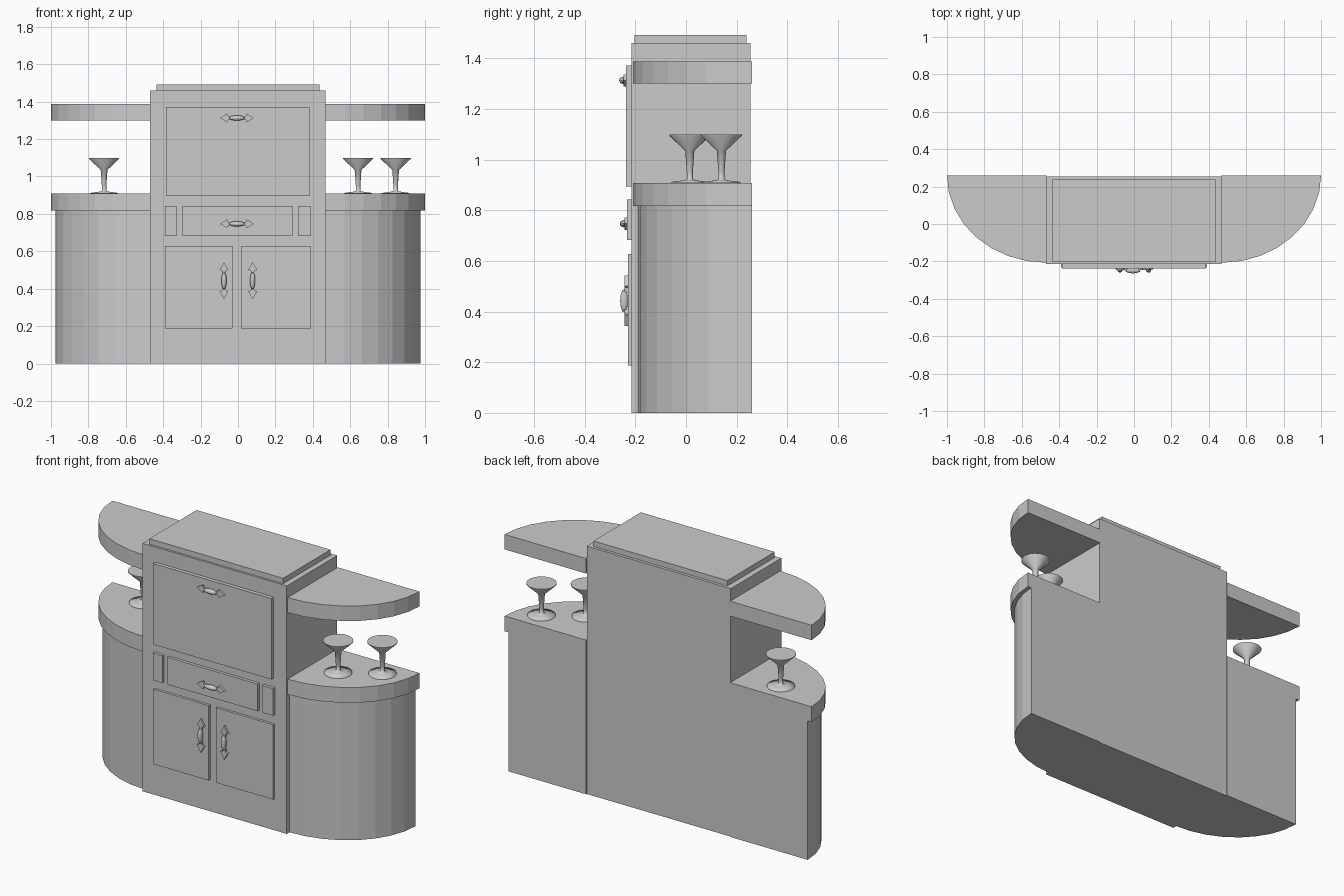
import bpy, bmesh, math
from mathutils import Matrix

if "Cube" in bpy.data.objects:
    bpy.data.objects.remove(bpy.data.objects["Cube"])


def make_object(name, bm):
    bmesh.ops.recalc_face_normals(bm, faces=bm.faces[:])
    me = bpy.data.meshes.new(name)
    bm.to_mesh(me)
    bm.free()
    ob = bpy.data.objects.new(name, me)
    bpy.context.collection.objects.link(ob)
    return ob


def box(name, x0, x1, y0, y1, z0, z1):
    bm = bmesh.new()
    bmesh.ops.create_cube(bm, size=1)
    for v in bm.verts:
        v.co = ((x0 + x1) / 2 + v.co.x * (x1 - x0),
                (y0 + y1) / 2 + v.co.y * (y1 - y0),
                (z0 + z1) / 2 + v.co.z * (z1 - z0))
    return make_object(name, bm)


def prism(bm, outline, offset):
    face = bm.faces.new([bm.verts.new(p) for p in outline])
    ext = bmesh.ops.extrude_face_region(bm, geom=[face], use_keep_orig=True)
    verts = [g for g in ext["geom"] if isinstance(g, bmesh.types.BMVert)]
    bmesh.ops.translate(bm, verts=verts, vec=offset)


# Quarter-ellipse wing, mirrored to the other side
def wing(name, rx, ry, z0, z1, steps=8):
    cx, cy = 0.468, 0.26
    pts = [(cx, cy, z0)]
    for i in range(steps + 1):
        a = math.pi / 2 * i / steps
        pts.append((cx + rx * math.sin(a), cy - ry * math.cos(a), z0))
    bm = bmesh.new()
    prism(bm, pts, (0, 0, z1 - z0))
    ob = make_object(name, bm)
    ob.modifiers.new("Mirror", 'MIRROR').use_mirror_merge = False


# Handle: oval grip between two flat arrowheads
def handle(name, x, y, z, vertical):
    bm = bmesh.new()
    bmesh.ops.create_uvsphere(bm, u_segments=12, v_segments=8, radius=1,
                              matrix=Matrix.Diagonal((0.042, 0.016, 0.014, 1)))
    for v in bm.verts:
        v.co.y -= 0.014
    for s in (-1, 1):
        head = [(0.09, 0), (0.052, 0.024), (0.048, 0.01), (0.03, 0.007)]
        head += [(px, -pz) for px, pz in reversed(head[1:])]
        prism(bm, [(s * px, 0.004, pz) for px, pz in head], (0, -0.016, 0))
    if vertical:
        bmesh.ops.scale(bm, verts=bm.verts[:], vec=(1.1, 1, 1))
        bmesh.ops.rotate(bm, verts=bm.verts[:], matrix=Matrix.Rotation(math.pi / 2, 3, 'Y'))
    ob = make_object(name, bm)
    ob.location = (x, y, z)


# Goblet: capped lathe profile
def goblet(name, x, y, segments=24):
    profile = [(0.075, 0.908), (0.075, 0.912), (0.035, 0.917), (0.012, 0.922),
               (0.012, 0.95), (0.018, 1.035), (0.081, 1.095), (0.081, 1.099)]
    bm = bmesh.new()
    rings = []
    for r, z in profile:
        rings.append([bm.verts.new((r * math.cos(2 * math.pi * i / segments),
                                    r * math.sin(2 * math.pi * i / segments), z))
                      for i in range(segments)])
    for a, b in zip(rings, rings[1:]):
        for i in range(segments):
            j = (i + 1) % segments
            bm.faces.new((a[i], a[j], b[j], b[i])).smooth = True
    bm.faces.new(rings[0])
    bm.faces.new(rings[-1])
    for e in bm.edges:
        if len(e.link_faces) == 2 and e.calc_face_angle(0) > 0.5:
            e.smooth = False
    ob = make_object(name, bm)
    ob.location = (x, y, 0)


# Main cabinet and cap
box("cabinet_body", -0.47, 0.468, -0.215, 0.255, 0, 1.46)
box("cabinet_cap", -0.436, 0.436, -0.203, 0.238, 1.46, 1.492)

# Side wings
wing("side_cabinets", 0.507, 0.45, 0, 0.82)
wing("side_counters", 0.532, 0.467, 0.818, 0.908)
wing("upper_shelves", 0.532, 0.467, 1.30, 1.388)

# Front panels
for name, x0, x1, z0, z1, y0 in [
        ("drop_front", -0.386, 0.383, 0.895, 1.372, -0.237),
        ("small_drawer_left", -0.391, -0.33, 0.682, 0.842, -0.233),
        ("drawer", -0.297, 0.291, 0.682, 0.842, -0.233),
        ("small_drawer_right", 0.322, 0.391, 0.682, 0.842, -0.233),
        ("door_left", -0.391, -0.03, 0.187, 0.628, -0.23),
        ("door_right", 0.017, 0.389, 0.187, 0.628, -0.23)]:
    box(name, x0, x1, y0, -0.21, z0, z1)

# Handles
handle("drop_front_handle", -0.006, -0.234, 1.313, False)
handle("drawer_handle", -0.006, -0.231, 0.747, False)
handle("door_handle_left", -0.075, -0.23, 0.443, True)
handle("door_handle_right", 0.078, -0.23, 0.443, True)

# Goblets on the counters
for i, (x, y) in enumerate([(-0.716, 0.14), (0.642, 0.015), (0.843, 0.14)]):
    goblet("goblet_%d" % (i + 1), x, y)
